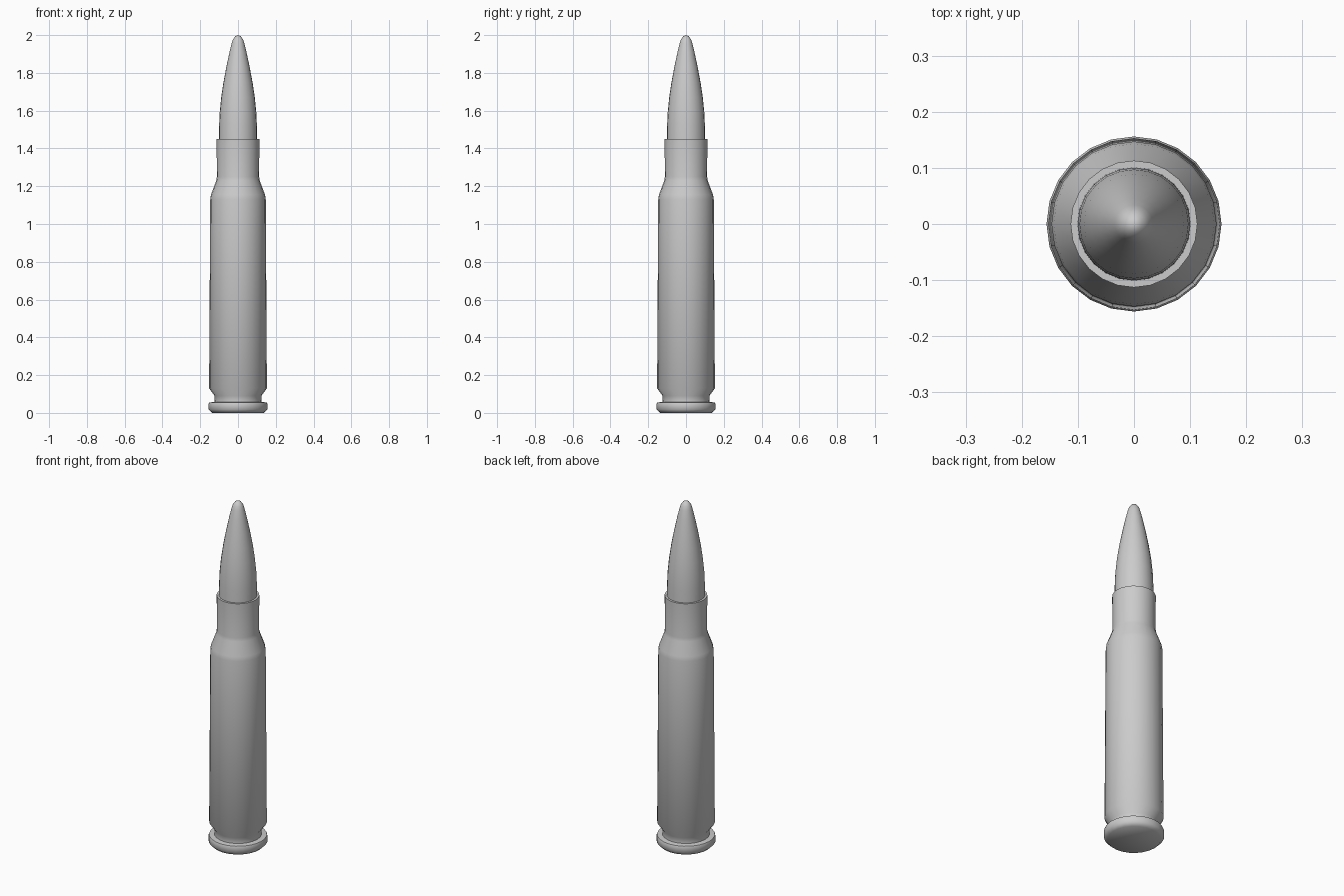
import bpy, bmesh, math

if "Cube" in bpy.data.objects:
    bpy.data.objects.remove(bpy.data.objects["Cube"])

SIDES = 24


def lathe(name, profile):
    """Revolve (radius, height) points around z; radius 0 closes to a point."""
    bm = bmesh.new()
    rings = []
    for r, z in profile:
        if r == 0:
            rings.append([bm.verts.new((0, 0, z))] * SIDES)
        else:
            rings.append([bm.verts.new((r * math.cos(2 * math.pi * i / SIDES),
                                        r * math.sin(2 * math.pi * i / SIDES), z))
                          for i in range(SIDES)])
    for a, b in zip(rings, rings[1:]):
        for i in range(SIDES):
            j = (i + 1) % SIDES
            quad = list(dict.fromkeys((a[i], a[j], b[j], b[i])))
            bm.faces.new(quad)
    bmesh.ops.recalc_face_normals(bm, faces=bm.faces)
    mesh = bpy.data.meshes.new(name)
    bm.to_mesh(mesh)
    bm.free()
    obj = bpy.data.objects.new(name, mesh)
    bpy.context.collection.objects.link(obj)
    bpy.context.view_layer.objects.active = obj
    obj.select_set(True)
    bpy.ops.object.shade_smooth_by_angle(angle=math.radians(50))
    obj.select_set(False)
    return obj


# Case: flat base, rim, extractor groove, tapered body, shoulder, neck, mouth
lathe("case", [
    (0, 0), (0.138, 0), (0.156, 0.018), (0.156, 0.047), (0.153, 0.055),
    (0.125, 0.058), (0.124, 0.09), (0.153, 0.13),
    (0.147, 1.13), (0.143, 1.155), (0.115, 1.23), (0.112, 1.25),
    (0.113, 1.45), (0.101, 1.45),
])

# Projectile: straight shank seated in the mouth, curved ogive, rounded tip
lathe("projectile", [
    (0.101, 1.45), (0.100, 1.52), (0.097, 1.59), (0.089, 1.67), (0.077, 1.75),
    (0.062, 1.83), (0.045, 1.91), (0.034, 1.955), (0.027, 1.977),
    (0.015, 1.994), (0, 2.0),
])
